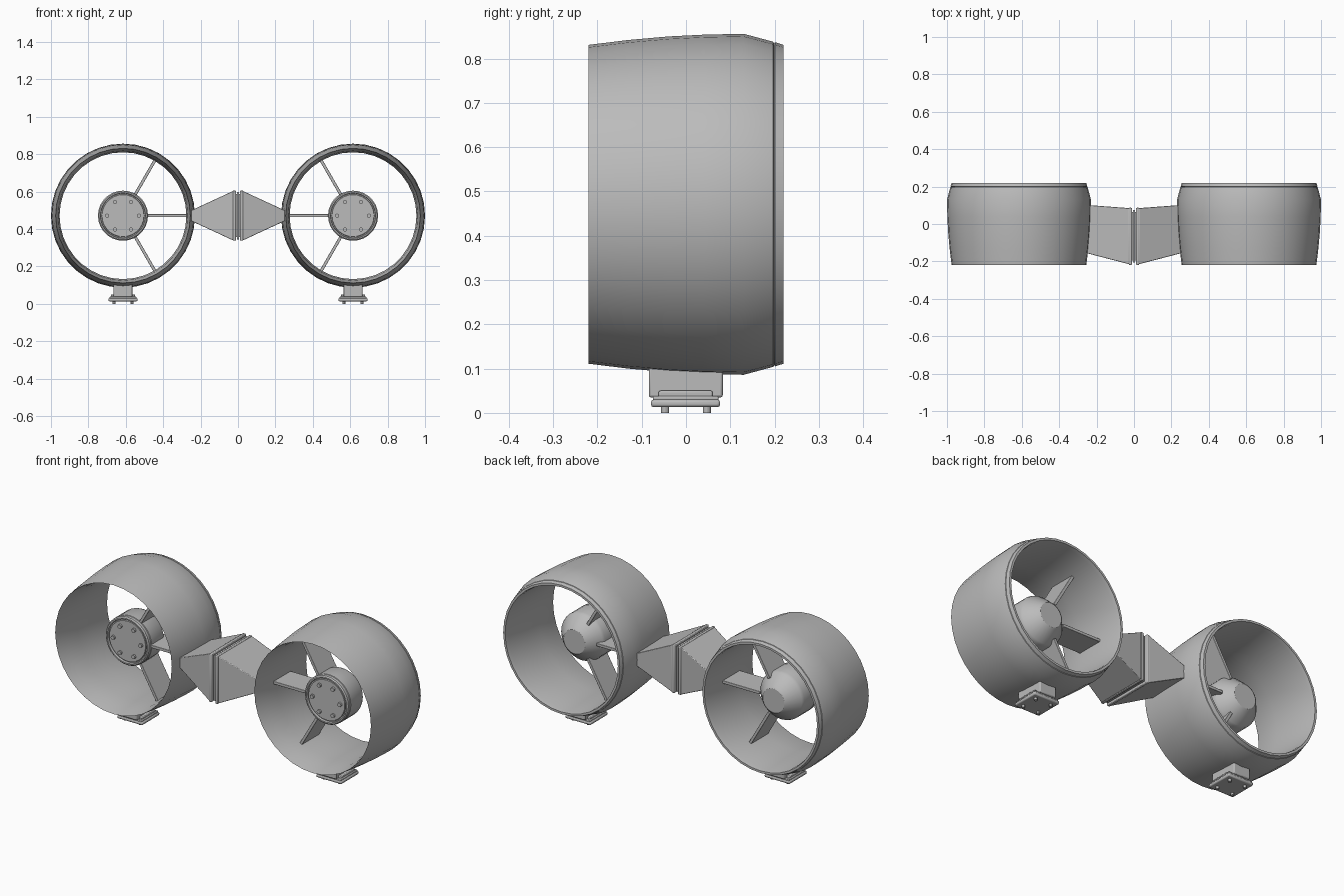
import bpy
import bmesh
from math import pi, sin, cos, radians
from mathutils import Matrix, Vector

if "Cube" in bpy.data.objects:
    bpy.data.objects.remove(bpy.data.objects["Cube"])

grey = bpy.data.materials.new("plain_grey")
grey.use_nodes = True
COLOR = (0.5, 0.5, 0.5, 1)
grey.diffuse_color = COLOR
grey.node_tree.nodes["Principled BSDF"].inputs["Base Color"].default_value = COLOR

AXIS_X, AXIS_Z = 0.615, 0.471


def finish(name, bm, bevel=0):
    bmesh.ops.remove_doubles(bm, verts=bm.verts, dist=1e-5)
    bmesh.ops.recalc_face_normals(bm, faces=bm.faces)
    me = bpy.data.meshes.new(name)
    bm.to_mesh(me)
    bm.free()
    me.materials.append(grey)
    ob = bpy.data.objects.new(name, me)
    bpy.context.collection.objects.link(ob)
    if bevel:
        mod = ob.modifiers.new("bevel", "BEVEL")
        mod.width, mod.segments = bevel, 2
    bpy.ops.object.select_all(action="DESELECT")
    ob.select_set(True)
    bpy.context.view_layer.objects.active = ob
    bpy.ops.object.shade_smooth_by_angle(angle=radians(30))
    return ob


def lathe(name, profile, center, steps, closed=False):
    """Spin (y, radius) points around an axis parallel to y."""
    bm = bmesh.new()
    rings = []
    for i in range(steps):
        a = 2 * pi * i / steps
        rings.append([bm.verts.new(Vector(center) + Vector((r * cos(a), y, r * sin(a))))
                      for y, r in profile])
    count = len(profile)
    for i in range(steps):
        a, b = rings[i], rings[(i + 1) % steps]
        for j in range(count if closed else count - 1):
            k = (j + 1) % count
            bm.faces.new((a[j], a[k], b[k], b[j]))
    return finish(name, bm)


def box(name, low, high, matrix=Matrix(), bevel=0):
    bm = bmesh.new()
    bmesh.ops.create_cube(bm, size=1)
    low, high = Vector(low), Vector(high)
    for v in bm.verts:
        v.co = matrix @ Vector([low[i] + (v.co[i] + 0.5) * (high[i] - low[i]) for i in range(3)])
    return finish(name, bm, bevel)


def pegs(name, points, radius, depth, matrix):
    bm = bmesh.new()
    for p in points:
        bmesh.ops.create_cone(bm, cap_ends=True, segments=12, radius1=radius, radius2=radius,
                              depth=depth, matrix=Matrix.Translation(p) @ matrix)
    return finish(name, bm)


# Duct wall section: outer skin, shallow seam, rear lip, inner skin
duct = [(-0.22, 0.360), (-0.13, 0.371), (-0.04, 0.379), (0.04, 0.383), (0.13, 0.385),
        (0.197, 0.367), (0.199, 0.363), (0.201, 0.366), (0.22, 0.360),
        (0.22, 0.348), (0.20, 0.344), (0.05, 0.339), (-0.06, 0.339), (-0.15, 0.346)]

# Motor pod section: recessed front cover, rounded rim, barrel, tapered tail
pod = [(-0.097, 0), (-0.097, 0.112), (-0.09, 0.114), (-0.09, 0.119), (-0.102, 0.121),
       (-0.102, 0.128), (-0.096, 0.134), (-0.08, 0.134), (-0.077, 0.130), (-0.074, 0.134),
       (0.025, 0.134), (0.04, 0.128), (0.10, 0.075), (0.106, 0.066), (0.106, 0)]

for side, label in ((1, "left"), (-1, "right")):
    x = side * AXIS_X
    center = Vector((x, 0, AXIS_Z))
    lathe(label + "_duct", duct, center, 36, closed=True)
    lathe(label + "_motor_pod", pod, center, 28)

    # Cover bolts
    bolts = [center + Vector((0.085 * cos(i * pi / 3), -0.1, 0.085 * sin(i * pi / 3)))
             for i in range(6)]
    pegs(label + "_cover_bolts", bolts, 0.011, 0.016, Matrix.Rotation(pi / 2, 4, "X"))

    # Three flat vanes fanned toward the middle
    for angle, place in ((60, "upper"), (0, "middle"), (-60, "lower")):
        t = radians(angle) if side < 0 else radians(180 - angle)
        turn = Matrix.Translation(center) @ Matrix.Rotation(-t, 4, "Y")
        box(f"{label}_{place}_vane", (0.11, -0.08, -0.008), (0.345, 0.07, 0.008), turn, 0.002)

    # Mounting foot
    box(label + "_foot_neck", (x - 0.05, -0.084, 0.035), (x + 0.05, 0.083, 0.115), bevel=0.005)
    box(label + "_foot_collar", (x - 0.065, -0.062, 0.03), (x + 0.065, 0.06, 0.05), bevel=0.004)
    box(label + "_foot_upper_plate", (x - 0.072, -0.075, 0.024), (x + 0.072, 0.073, 0.038), bevel=0.003)
    box(label + "_foot_plate", (x - 0.078, -0.079, 0.013), (x + 0.078, 0.077, 0.030), bevel=0.006)
    feet = [(x + i * 0.048, j * 0.047, 0.01) for i in (-1, 1) for j in (-1, 1)]
    pegs(label + "_foot_bolts", feet, 0.009, 0.02, Matrix())

    # Tapered arm from the middle joint to the duct
    bm = bmesh.new()
    bmesh.ops.create_cube(bm, size=1)
    for v in bm.verts:
        inner = v.co.x < 0
        front, back, half = (-0.215, 0.085, 0.132) if inner else (-0.152, 0.103, 0.02)
        v.co = (side * (0.026 if inner else 0.268), front if v.co.y < 0 else back,
                AXIS_Z + (half if v.co.z > 0 else -half))
    finish(label + "_arm", bm, 0.003)

    # Joint flange
    edges = sorted((side * 0.011, side * 0.028))
    box(label + "_joint_flange", (edges[0], -0.219, AXIS_Z - 0.134),
        (edges[1], 0.087, AXIS_Z + 0.134), bevel=0.004)

# Joint core and centre gasket between the flanges
box("joint_core", (-0.02, -0.195, AXIS_Z - 0.115), (0.02, 0.065, AXIS_Z + 0.115))
box("joint_gasket", (-0.006, -0.207, AXIS_Z - 0.127), (0.006, 0.075, AXIS_Z + 0.127), bevel=0.002)
